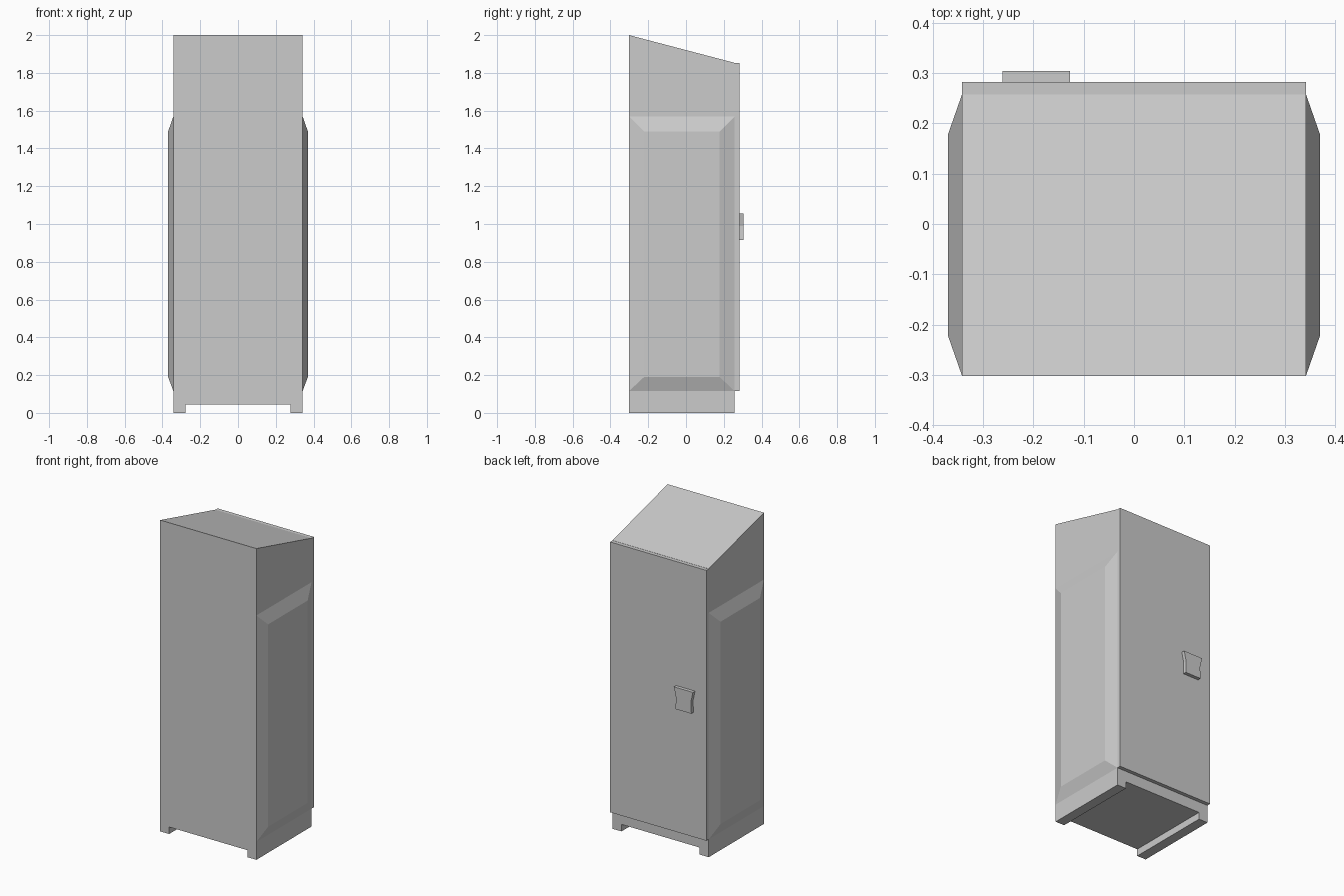
import bpy, bmesh

if "Cube" in bpy.data.objects:
    bpy.data.objects.remove(bpy.data.objects["Cube"])

W = 0.342                      # half width of the cabinet
FRONT, BACK, DOOR = -0.302, 0.258, 0.282


def make_object(name, bm):
    bmesh.ops.recalc_face_normals(bm, faces=bm.faces)
    mesh = bpy.data.meshes.new(name)
    bm.to_mesh(mesh)
    bm.free()
    obj = bpy.data.objects.new(name, mesh)
    bpy.context.collection.objects.link(obj)
    return obj


def extrude_y(name, profile, y0, y1, slope=0.0, slope_z=1.9):
    """Extrude an x-z outline along y; the top drops by slope at y1."""
    bm = bmesh.new()
    face = bm.faces.new([bm.verts.new((x, y0, z)) for x, z in profile])
    geom = bmesh.ops.extrude_face_region(bm, geom=[face], use_keep_orig=True)["geom"]
    for v in (g for g in geom if isinstance(g, bmesh.types.BMVert)):
        v.co.y = y1
        if v.co.z > slope_z:
            v.co.z -= slope
    return make_object(name, bm)


def side_panel(name, side):
    """Raised panel with sloping borders on all four sides."""
    bm = bmesh.new()

    def ring(x, y0, y1, z0, z1):
        return [bm.verts.new((side * x, y, z))
                for y, z in ((y0, z0), (y1, z0), (y1, z1), (y0, z1))]

    base = ring(W, FRONT, BACK, 0.115, 1.57)
    top = ring(0.37, -0.222, 0.178, 0.19, 1.49)
    for i in range(4):
        j = (i + 1) % 4
        bm.faces.new((base[i], base[j], top[j], top[i]))
    bm.faces.new(top)
    bm.faces.new(base[::-1])
    return make_object(name, bm)


# Cabinet body with sloping roof and a slot between two foot rails
extrude_y("cabinet_body",
          [(-W, 0), (-0.278, 0), (-0.278, 0.045), (0.278, 0.045),
           (0.278, 0), (W, 0), (W, 2.0), (-W, 2.0)],
          FRONT, BACK, slope=0.147)

# Raised side panels
side_panel("side_panel_right", 1)
side_panel("side_panel_left", -1)

# Rear door
extrude_y("door", [(-W, 0.115), (W, 0.115), (W, 1.852), (-W, 1.852)], BACK, DOOR)

# Door handle plate, narrowing below the top
cx = -0.1945
half = [(0.0675, 1.055), (0.053, 0.99), (0.056, 0.915)]
extrude_y("door_handle",
          [(cx + x, z) for x, z in half] + [(cx - x, z) for x, z in reversed(half)],
          DOOR, 0.304)
